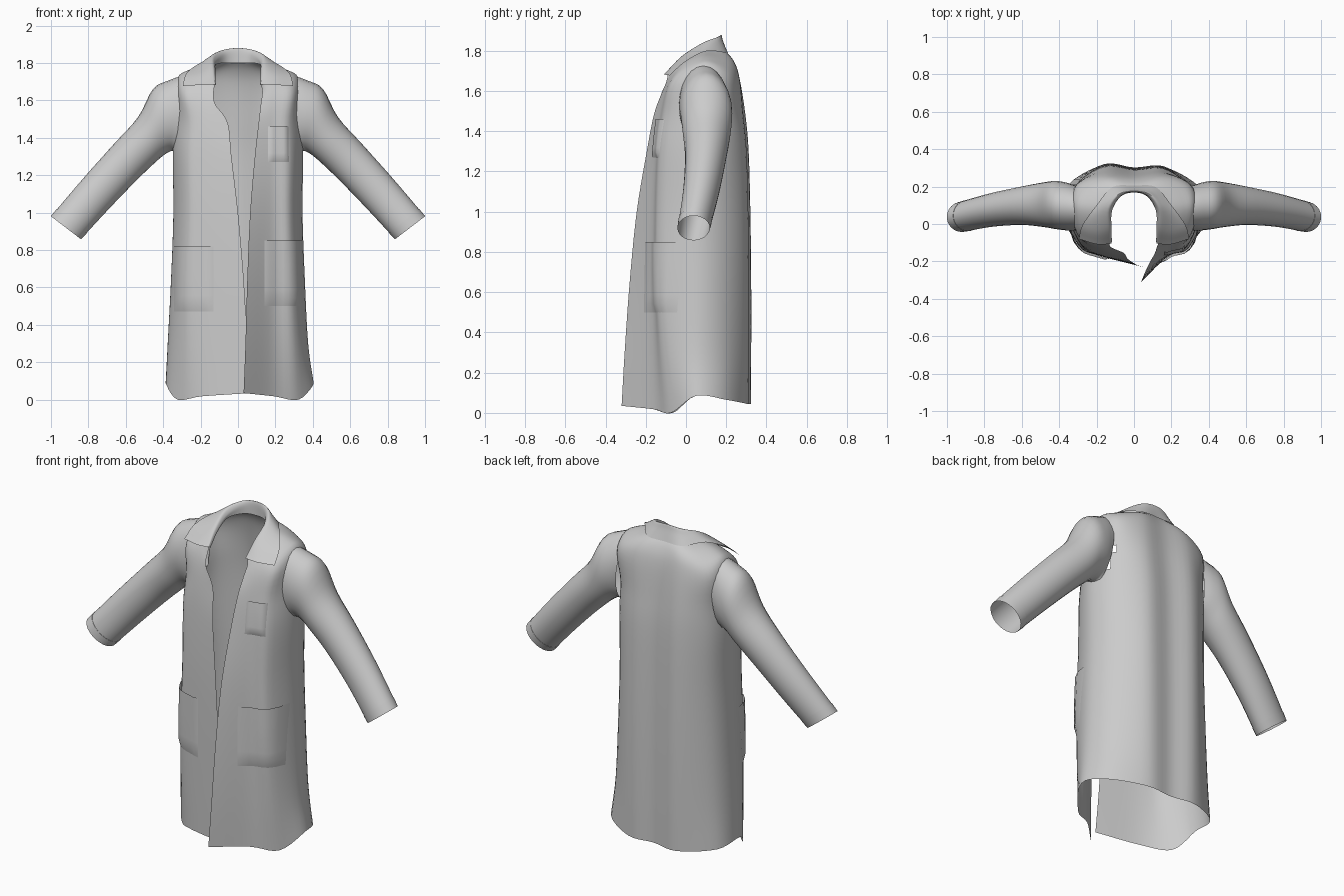
import bpy, bmesh, math
from mathutils import Vector
from mathutils.bvhtree import BVHTree

if "Cube" in bpy.data.objects:
    bpy.data.objects.remove(bpy.data.objects["Cube"])


def spline(pts, n):
    """Catmull-Rom resampling, n steps per span."""
    p = [Vector(q) for q in pts]
    p = [2 * p[0] - p[1]] + p + [2 * p[-1] - p[-2]]
    out = []
    for i in range(1, len(p) - 2):
        a, b, c, d = p[i - 1:i + 3]
        for k in range(n):
            t = k / n
            out.append(0.5 * (2 * b + (c - a) * t + (2 * a - 5 * b + 4 * c - d) * t * t
                              + (3 * b - a - 3 * c + d) * t ** 3))
    return out + [p[-2]]


def surface(name, rows, nu, nv, closed=False, cut=None):
    """Smooth sheet through rows of points (nu, nv = 1 keeps the rows as they are)."""
    rows = [spline(r, nu) for r in rows]
    cols = [spline(c, nv) for c in zip(*rows)]
    m, n = len(cols), len(cols[0])
    bm = bmesh.new()
    v = [[bm.verts.new(q) for q in c] for c in cols]
    for i in range(m if closed else m - 1):
        for j in range(n - 1):
            a, b = v[i], v[(i + 1) % m]
            bm.faces.new((a[j], b[j], b[j + 1], a[j + 1]))
    if cut:
        bad = [f for f in bm.faces if cut(f.calc_center_median())]
        bmesh.ops.delete(bm, geom=bad, context='FACES')
    bmesh.ops.recalc_face_normals(bm, faces=bm.faces)
    me = bpy.data.meshes.new(name)
    bm.to_mesh(me)
    bm.free()
    ob = bpy.data.objects.new(name, me)
    bpy.context.collection.objects.link(ob)
    bpy.ops.object.select_all(action='DESELECT')
    bpy.context.view_layer.objects.active = ob
    ob.select_set(True)
    bpy.ops.object.shade_smooth_by_angle(angle=math.radians(45))
    return ob


def flip(p):
    return (-p[0], p[1], p[2])


def both_sides(r):
    """Half row, from the front edge to the back centre, made whole."""
    return [flip(p) for p in r] + r[-2::-1]


# Coat body: z, half width, front y, side-front y, back y, left edge x/y, right edge x/y
levels = [
    (0.00, 0.395, -0.160, -0.075, 0.318, 0.07, -0.235, 0.03, -0.320),
    (0.30, 0.375, -0.165, -0.105, 0.320, 0.05, -0.230, 0.04, -0.305),
    (0.65, 0.357, -0.168, -0.128, 0.320, 0.03, -0.225, 0.05, -0.280),
    (1.00, 0.345, -0.165, -0.125, 0.316, 0.00, -0.210, 0.065, -0.245),
    (1.30, 0.348, -0.150, -0.115, 0.308, -0.035, -0.185, 0.09, -0.195),
    (1.48, 0.340, -0.130, -0.095, 0.293, -0.055, -0.155, 0.11, -0.160),
]
hem = (0.035, 0.018, 0.0, 0.085, 0.065, 0.045, 0.045)
rows = []
for k, (z, w, fy, sy, by, xl, yl, xr, yr) in enumerate(levels):
    dz = hem if k == 0 else (0,) * 7
    tuck = 0.88 if k == 0 else 0.85

    def half(x, y, s):
        # the left back corner of the coat hangs closer to the body than the right one
        corner = (tuck * w, 0.20) if s > 0 else (-0.89 * w, 0.21)
        ws = w + 0.01 * s if k == 0 else w
        pts = [(x, y), (s * 0.19, fy), (s * 0.82 * w, sy + (0.0 if s > 0 else 0.01)),
               (s * ws, 0.05), corner, (s * 0.16, by - (0.012 if s > 0 else 0)), (0, by - 0.018)]
        return [(px, py, z + d) for (px, py), d in zip(pts, dz)]
    rows.append(half(xl, yl, -1) + half(xr, yr, 1)[-2::-1])

# Shoulder yoke rows, closing up to the neckline
yoke = [
    [(.122, -.125, 1.58), (.20, -.10, 1.61), (.295, -.06, 1.645), (.33, .09, 1.70),
     (.30, .21, 1.665), (.16, .265, 1.66), (0, .252, 1.67)],
    [(.13, -.10, 1.64), (.19, -.06, 1.695), (.245, .0, 1.735), (.265, .09, 1.762),
     (.22, .185, 1.755), (.13, .232, 1.755), (0, .222, 1.76)],
    [(.125, -.09, 1.68), (.127, -.03, 1.74), (.127, .03, 1.78), (.122, .08, 1.80),
     (.10, .13, 1.81), (.06, .165, 1.82), (0, .175, 1.82)],
]
rows += [both_sides(r) for r in yoke]


def in_armhole(c):
    return abs(c.x) > 0.29 and ((c.y - .09) / .10) ** 2 + ((c.z - 1.51) / .16) ** 2 < 1


body = surface("coat_body", rows, 5, 5, cut=in_armhole)

# Turned-down collar: stand, fold line, fall, outer edge
collar = [
    [(0, .168, 1.80), (.07, .148, 1.80), (.118, .07, 1.79), (.122, -.02, 1.74), (.118, -.09, 1.675)],
    [(0, .170, 1.86), (.072, .150, 1.85), (.118, .075, 1.815), (.122, -.02, 1.755), (.12, -.098, 1.683)],
    [(0, .176, 1.88), (.085, .158, 1.868), (.135, .08, 1.838), (.138, -.025, 1.77), (.13, -.106, 1.684)],
    [(0, .184, 1.85), (.098, .172, 1.838), (.165, .09, 1.825), (.20, -.03, 1.752), (.20, -.108, 1.682)],
    [(0, .205, 1.79), (.115, .198, 1.79), (.20, .10, 1.798), (.275, -.005, 1.745), (.295, -.08, 1.678)],
]
surface("collar", [both_sides(r[::-1]) for r in collar], 5, 4)

# Sleeves: upper point x/z, lower point x/z, front y, back y of each ring
sleeve = [
    (.29, 1.735, .335, 1.32, -.035, .205),
    (.375, 1.705, .352, 1.33, -.034, .222),
    (.455, 1.66, .385, 1.315, -.027, .23),
    (.535, 1.51, .435, 1.275, -.016, .222),
    (.665, 1.365, .54, 1.175, -.005, .20),
    (.83, 1.18, .69, 1.02, -.015, .165),
    (1.0, .98, .84, .858, -.042, .118),
]


def ring(tx, tz, bx, bz, y0, y1, grow=1.0, n=24):
    pts = []
    for i in range(n):
        a = 2 * math.pi * i / n
        c, s = math.cos(a) * grow / 2, math.sin(a) * grow / 2
        pts.append(((tx + bx) / 2 + c * (tx - bx), (y0 + y1) / 2 + s * (y1 - y0),
                    (tz + bz) / 2 + c * (tz - bz)))
    return pts


a, b = sleeve[-2:]
cuff = [tuple(p + (q - p) * t for p, q in zip(a, b)) for t in (0.8, 1.0)]
for side, s in (("left", 1), ("right", -1)):
    for name, rs, nv in (("sleeve", [ring(*r) for r in sleeve], 4),
                         ("cuff", [ring(*cuff[0]), ring(*cuff[0], 1.02), ring(*cuff[1], 1.01)], 1)):
        rs = [r if s > 0 else [flip(p) for p in r] for r in rs]
        surface(side + "_" + name, rs, 1, nv, closed=True)

# Patch pockets laid on the front panels
tree = BVHTree.FromPolygons([v.co for v in body.data.vertices],
                            [p.vertices for p in body.data.polygons])


def pocket(name, x0, x1, z0, z1, n=9):
    grid = []
    for j in range(n):
        row = []
        for i in range(n):
            p = Vector((x0 + (x1 - x0) * i / (n - 1), -1, z0 + (z1 - z0) * j / (n - 1)))
            hit, nor, _, _ = tree.ray_cast(p, Vector((0, 1, 0)))
            if nor.y > 0:
                nor = -nor
            off = 0.002 if i in (0, n - 1) or j == 0 else 0.012
            row.append(hit + nor * off)
        grid.append(row)
    surface(name, grid, 1, 1)


pocket("chest_pocket", 0.16, 0.27, 1.27, 1.46)
pocket("left_hip_pocket", 0.14, 0.34, 0.50, 0.85)
pocket("right_hip_pocket", -0.34, -0.13, 0.47, 0.82)
